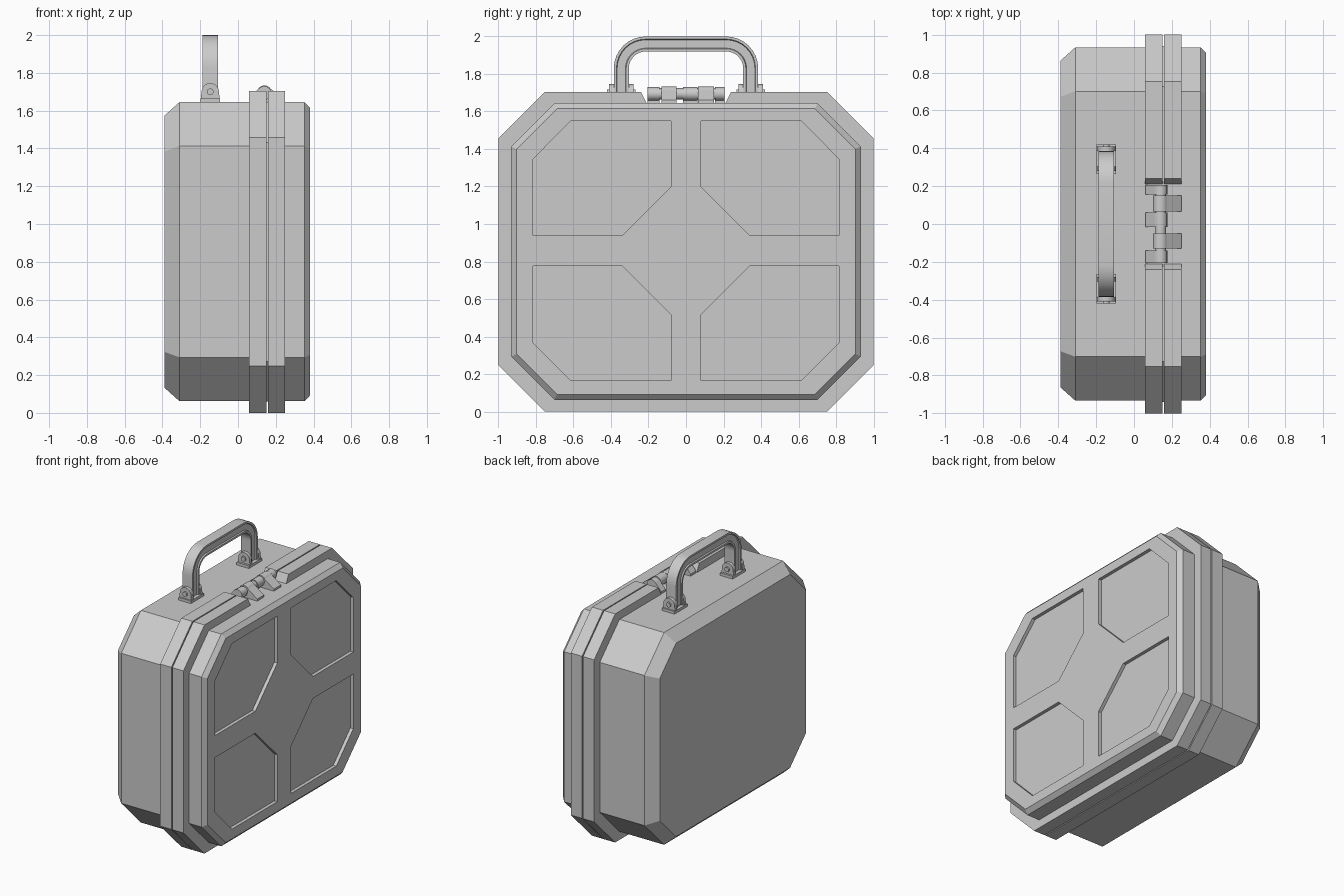
import bpy, bmesh, math

if "Cube" in bpy.data.objects:
    bpy.data.objects.remove(bpy.data.objects["Cube"])

grey = bpy.data.materials.new("case grey")
grey.diffuse_color = (0.6, 0.6, 0.6, 1)
grey.use_nodes = True
grey.node_tree.nodes["Principled BSDF"].inputs["Base Color"].default_value = grey.diffuse_color


def make(name, rings, smooth=False):
    """Loft closed rings of 3D points, cap both ends."""
    bm = bmesh.new()
    vs = [[bm.verts.new(p) for p in r] for r in rings]
    n = len(rings[0])
    for a, b in zip(vs, vs[1:]):
        for i in range(n):
            j = (i + 1) % n
            bm.faces.new((a[i], a[j], b[j], b[i]))
    bm.faces.new(vs[0])
    bm.faces.new(vs[-1])
    bmesh.ops.recalc_face_normals(bm, faces=bm.faces[:])
    me = bpy.data.meshes.new(name)
    bm.to_mesh(me)
    bm.free()
    me.materials.append(grey)
    ob = bpy.data.objects.new(name, me)
    bpy.context.collection.objects.link(ob)
    if smooth:
        bpy.ops.object.select_all(action='DESELECT')
        bpy.context.view_layer.objects.active = ob
        ob.select_set(True)
        bpy.ops.object.shade_smooth_by_angle(angle=math.radians(35))
    return ob


def octagon(x, w, z0, z1, cut, d=0.0, notch=False):
    """Cut-corner rectangle in the YZ plane, inset by d, optional top notch."""
    w, z0, z1, c = w - d, z0 + d, z1 - d, cut - 0.586 * d
    pts = [(w - c, z0), (w, z0 + c), (w, z1 - c), (w - c, z1)]
    if notch:
        pts += [(0.24, z1), (0.21, 1.645), (-0.21, 1.645), (-0.24, z1)]
    pts += [(c - w, z1), (-w, z1 - c), (-w, z0 + c), (c - w, z0)]
    return [(x, y, z) for y, z in pts]


def along_x(name, pts, x0, x1):
    return make(name, [[(x, y, z) for y, z in pts] for x in (x0, x1)])


def along_y(name, pts, y0, y1, smooth=False):
    return make(name, [[(x, y, z) for x, z in pts] for y in (y0, y1)], smooth)


def arc(cx, cz, r, a0, a1, n):
    return [(cx + r * math.cos(math.radians(a0 + (a1 - a0) * i / n)),
             cz + r * math.sin(math.radians(a0 + (a1 - a0) * i / n))) for i in range(n + 1)]


# Deep rear shell with bevelled back
BODY = (0.933, 0.062, 1.645, 0.232)
make("rear_shell", [octagon(-0.388, *BODY, d=0.07), octagon(-0.31, *BODY), octagon(0.1, *BODY)])

# Two rims with a seam between them
RIM = (1.0, 0.0, 1.705, 0.248)
for name, x0, x1 in (("rear_rim", 0.058, 0.15), ("front_rim", 0.158, 0.25)):
    make(name, [octagon(x, *RIM, notch=True) for x in (x0, x1)])
make("seam_core", [octagon(x, *RIM, d=0.06) for x in (0.12, 0.2)])

# Front lid with four recessed panels
lid = make("front_lid", [octagon(0.22, *BODY), octagon(0.352, *BODY), octagon(0.381, *BODY, d=0.03)])
panel = [(0.08, 0.692), (0.615, 0.692), (0.815, 0.49), (0.815, 0.082), (0.34, 0.082), (0.08, 0.342)]
for sy in (1, -1):
    for sz in (1, -1):
        cutter = along_x("panel_cutter", [(sy * y, 0.857 + sz * z) for y, z in panel], 0.356, 0.45)
        cutter.hide_render = True
        mod = lid.modifiers.new("recess", 'BOOLEAN')
        mod.operation = 'DIFFERENCE'
        mod.solver = 'EXACT'
        mod.object = cutter
        bpy.context.view_layer.objects.active = lid
        bpy.ops.object.modifier_apply(modifier=mod.name)
        bpy.data.objects.remove(cutter)

# Hinge: pin, knuckles and leaves to each rim
HX, HZ = 0.14, 1.694
along_y("hinge_pin", arc(HX, HZ, 0.03, 0, 337.5, 15), -0.2, 0.2, True)
for y0, y1, side in ((0.155, 0.205, -1), (0.065, 0.15, 1), (-0.015, 0.06, -1),
                     (-0.13, -0.05, 1), (-0.205, -0.14, -1)):
    r = 0.04 if side > 0 else 0.036
    along_y("hinge_knuckle", arc(HX, HZ, r, 0, 337.5, 15), y0, y1, True)
    end = 0.25 if side > 0 else 0.06
    leaf = [(HX, HZ + r * 0.95), (HX + side * 0.03, HZ + 0.024),
            (end, 1.66), (end, 1.642), (HX, 1.642)]
    along_y("hinge_leaf", leaf, y0, y1)

# Carry handle: grooved section swept round two bends
CX = -0.147
section = [(0.04, -0.041), (0.04, 0.041), (0.026, 0.041), (0.022, 0.032), (-0.022, 0.032),
           (-0.026, 0.041), (-0.04, 0.041), (-0.04, -0.041), (-0.026, -0.041),
           (-0.022, -0.032), (0.022, -0.032), (0.026, -0.041)]
path = [(0.345, 1.67, 0)]
path += [(y, z, 90 * i / 8) for i, (y, z) in enumerate(arc(0.215, 1.83, 0.13, 0, 90, 8))]
path += [(-y, z, 180 - a) for y, z, a in reversed(path)]
make("handle", [[(CX + v, y + u * math.cos(math.radians(a)), z + u * math.sin(math.radians(a)))
                 for u, v in section] for y, z, a in path], True)

# Handle brackets: round-topped outer cheek, lower inner cheek, base and pivot pin
cheek = [(CX - 0.052, 1.64), (CX + 0.052, 1.64)] + arc(CX, 1.7, 0.046, 0, 180, 10)
for s in (1, -1):
    along_y("bracket_outer_cheek", cheek, s * 0.385, s * 0.41, True)
    along_y("bracket_inner_cheek", cheek, s * 0.28, s * 0.303, True)
    along_y("bracket_base", [(CX - 0.052, 1.64), (CX + 0.052, 1.64),
                             (CX + 0.052, 1.665), (CX - 0.052, 1.665)], s * 0.265, s * 0.42)
    along_y("pivot_pin", arc(CX, 1.7, 0.018, 0, 330, 11), s * 0.268, s * 0.42, True)
